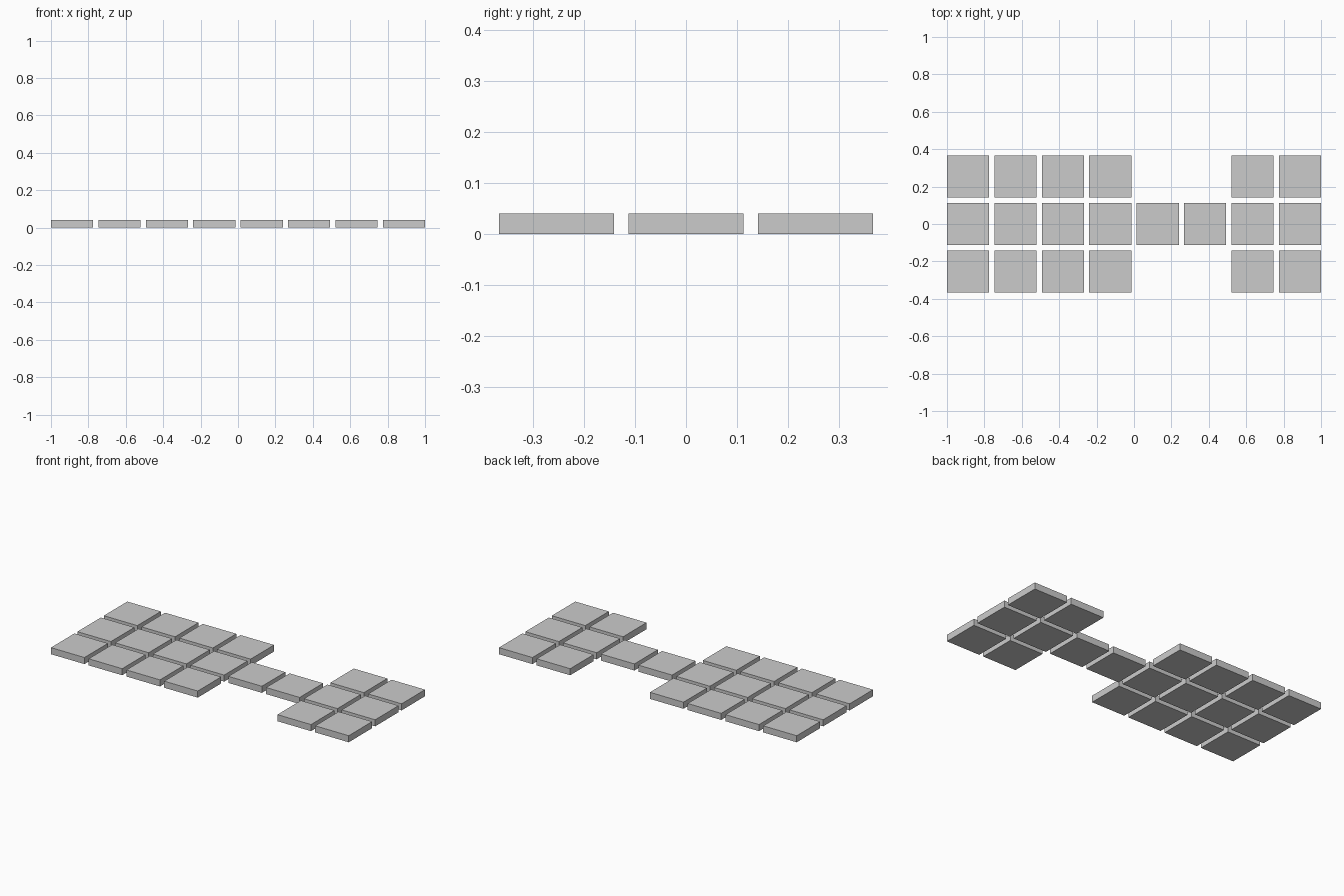
import bpy

if "Cube" in bpy.data.objects:
    bpy.data.objects.remove(bpy.data.objects["Cube"])

TILE = 0.225                 # tile side
PITCH = (2 - TILE) / 7       # spacing between tile centres
HEIGHT = 0.04


def add_tile(name, x, y):
    bpy.ops.mesh.primitive_cube_add(size=1, location=(x, y, HEIGHT / 2))
    tile = bpy.context.object
    tile.name = name
    tile.scale = (TILE, TILE, HEIGHT)
    bpy.ops.object.transform_apply(location=False, rotation=False, scale=True)


# Board of 3 x 8 square tiles, the outer rows missing two to leave a bridge
for row, row_name in enumerate(("front", "middle", "back")):
    for col in range(8):
        if row != 1 and col in (4, 5):
            continue
        add_tile(f"{row_name}_tile_{col + 1}", (col - 3.5) * PITCH, (row - 1) * PITCH)
